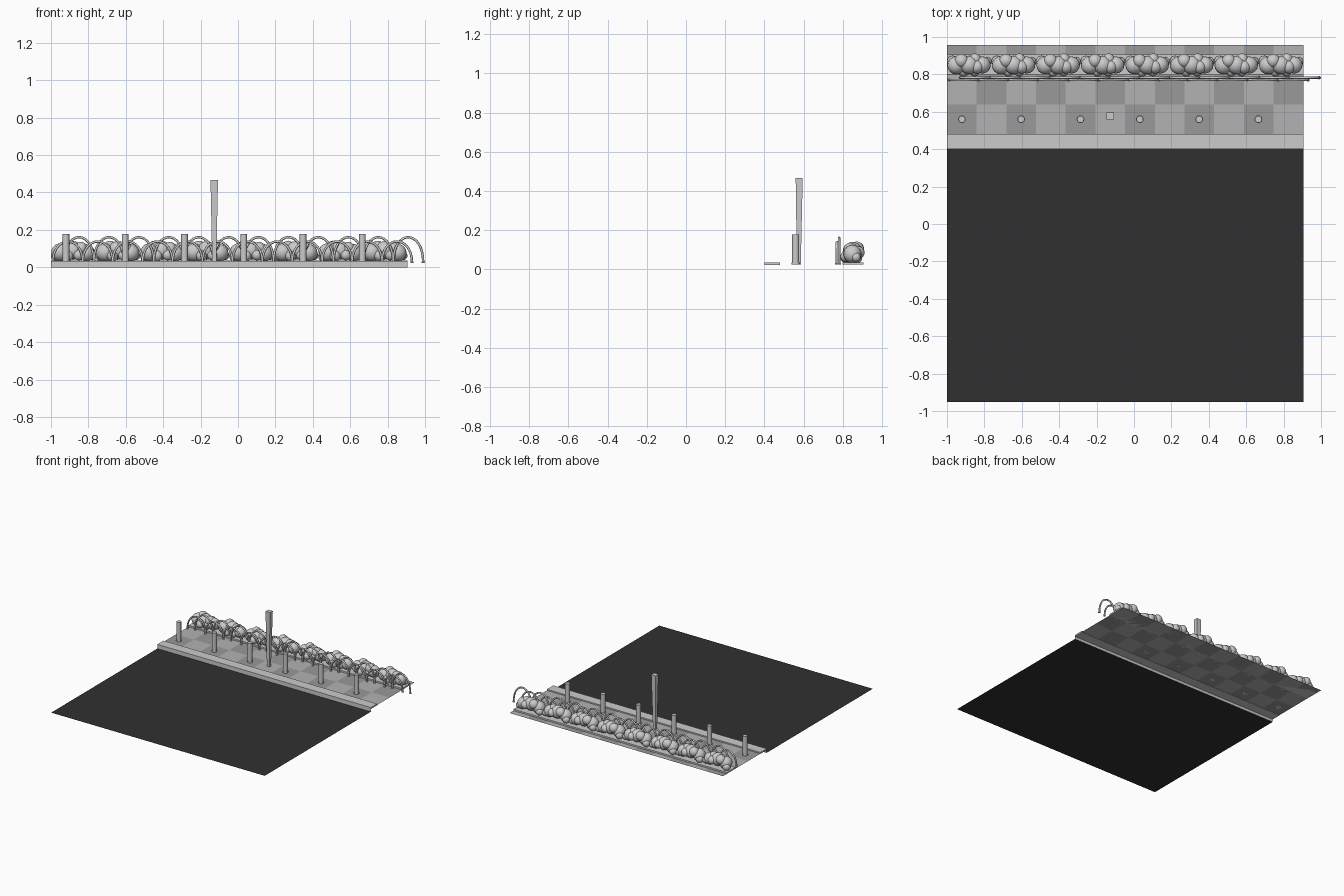
import bpy, bmesh, math

if "Cube" in bpy.data.objects:
    bpy.data.objects.remove(bpy.data.objects["Cube"])

X0, X1 = -1.0, 0.905
TILE = (X1 - X0) / 12
WALK_Z = 0.024


def material(name, v):
    m = bpy.data.materials.new(name)
    m.diffuse_color = (v, v, v, 1)
    m.use_nodes = True
    m.node_tree.nodes["Principled BSDF"].inputs["Base Color"].default_value = m.diffuse_color
    return m


def finish(name, bm, mats=(), smooth=False):
    me = bpy.data.meshes.new(name)
    bm.to_mesh(me)
    bm.free()
    ob = bpy.data.objects.new(name, me)
    bpy.context.collection.objects.link(ob)
    for m in mats:
        me.materials.append(m)
    if smooth:
        bpy.context.view_layer.objects.active = ob
        ob.select_set(True)
        bpy.ops.object.shade_smooth_by_angle(angle=math.radians(40))
        ob.select_set(False)
    return ob


def quad(bm, pts, mat=0):
    f = bm.faces.new([bm.verts.new(p) for p in pts])
    f.material_index = mat


def box(bm, x0, x1, y0, y1, z0, z1):
    vs = bmesh.ops.create_cube(bm, size=1)["verts"]
    for v in vs:
        v.co = ((x0 + x1) / 2 + v.co.x * (x1 - x0),
                (y0 + y1) / 2 + v.co.y * (y1 - y0),
                (z0 + z1) / 2 + v.co.z * (z1 - z0))


def cone(bm, x, y, z0, z1, r0, r1, n):
    vs = bmesh.ops.create_cone(bm, cap_ends=True, segments=n, radius1=r0,
                               radius2=r1, depth=z1 - z0)["verts"]
    bmesh.ops.translate(bm, vec=(x, y, (z0 + z1) / 2), verts=vs)


# Road
bm = bmesh.new()
quad(bm, [(X0, -0.952, 0), (X1, -0.952, 0), (X1, 0.4, 0), (X0, 0.4, 0)])
finish("road", bm, [material("asphalt", 0.03)])

# Chequered pavement tiles
bm = bmesh.new()
for j in range(3):
    for i in range(12):
        x, y = X0 + i * TILE, 0.48 + j * TILE
        quad(bm, [(x, y, WALK_Z), (x + TILE, y, WALK_Z),
                  (x + TILE, y + TILE, WALK_Z), (x, y + TILE, WALK_Z)], (i + j) % 2)
bmesh.ops.remove_doubles(bm, verts=bm.verts, dist=1e-4)
finish("pavement", bm, [material("dark_tile", 0.32), material("light_tile", 0.45)])

# Kerb stone with its riser down to the road
bm = bmesh.new()
box(bm, X0, X1, 0.4, 0.48, 0.022, 0.034)
quad(bm, [(X0, 0.4, 0), (X1, 0.4, 0), (X1, 0.4, 0.022), (X0, 0.4, 0.022)])
finish("kerb", bm)

# Bollards
bm = bmesh.new()
for k in range(6):
    x = -0.92 + k * 0.317
    cone(bm, x, 0.56, WALK_Z, 0.034, 0.021, 0.021, 16)
    cone(bm, x, 0.56, 0.034, 0.178, 0.018, 0.018, 16)
finish("bollards", bm, smooth=True)

# Tapered square lamp post
bm = bmesh.new()
lower, upper = [], []
for sx, sy in ((-1, -1), (1, -1), (1, 1), (-1, 1)):
    lower.append(bm.verts.new((-0.127 + sx * 0.011, 0.576 + sy * 0.010, WALK_Z)))
    upper.append(bm.verts.new((-0.127 + sx * 0.020, 0.578 + sy * 0.018, 0.467)))
for i in range(4):
    n = (i + 1) % 4
    bm.faces.new((lower[i], lower[n], upper[n], upper[i]))
bm.faces.new(upper)
bm.faces.new(lower[::-1])
finish("lamp_post", bm)

# Planter boxes, one per bush
PITCH = (X1 - X0) / 8
bm = bmesh.new()
for k in range(8):
    box(bm, X0 + k * PITCH, X0 + (k + 1) * PITCH, 0.798, 0.907, WALK_Z, 0.036)
finish("planters", bm)

# Bushes: clusters of spheres (offset x, y, z, radius)
BLOBS = [(0.050, 0.848, 0.080, 0.048), (0.078, 0.872, 0.105, 0.037),
         (0.118, 0.850, 0.090, 0.050), (0.150, 0.880, 0.085, 0.032),
         (0.188, 0.850, 0.078, 0.046), (0.160, 0.840, 0.100, 0.036),
         (0.090, 0.818, 0.062, 0.030), (0.148, 0.817, 0.065, 0.028),
         (0.030, 0.870, 0.060, 0.030), (0.215, 0.868, 0.062, 0.024)]
bm = bmesh.new()
for k in range(8):
    for x, y, z, r in BLOBS:
        vs = bmesh.ops.create_uvsphere(bm, u_segments=16, v_segments=10, radius=r)["verts"]
        bmesh.ops.translate(bm, vec=(X0 + k * PITCH + x, y, z), verts=vs)
finish("bushes", bm, smooth=True)


# Hooped fence: two offset rows of bent tubes with small feet
def hoop_row(name, start, y, top):
    cu = bpy.data.curves.new(name, "CURVE")
    cu.dimensions = "3D"
    cu.bevel_depth = 0.0065
    cu.bevel_resolution = 2
    cu.use_fill_caps = True
    feet = bmesh.new()
    half = 0.08
    for k in range(12):
        c = start + half + 2 * half * k
        sp = cu.splines.new("POLY")
        sp.points.add(16)
        for i, p in enumerate(sp.points):
            a = math.pi * i / 16
            p.co = (c - half * math.cos(a), y,
                    WALK_Z + (top - 0.006 - WALK_Z) * math.sin(a) ** 0.9, 1)
        for s in (-1, 1):
            cone(feet, c + s * half, y, WALK_Z, 0.032, 0.009, 0.008, 10)
    ob = bpy.data.objects.new(name, cu)
    bpy.context.collection.objects.link(ob)
    finish(name + "_feet", feet)


hoop_row("tall_hoops", -0.93, 0.782, 0.167)
hoop_row("low_hoops", -0.99, 0.770, 0.144)
